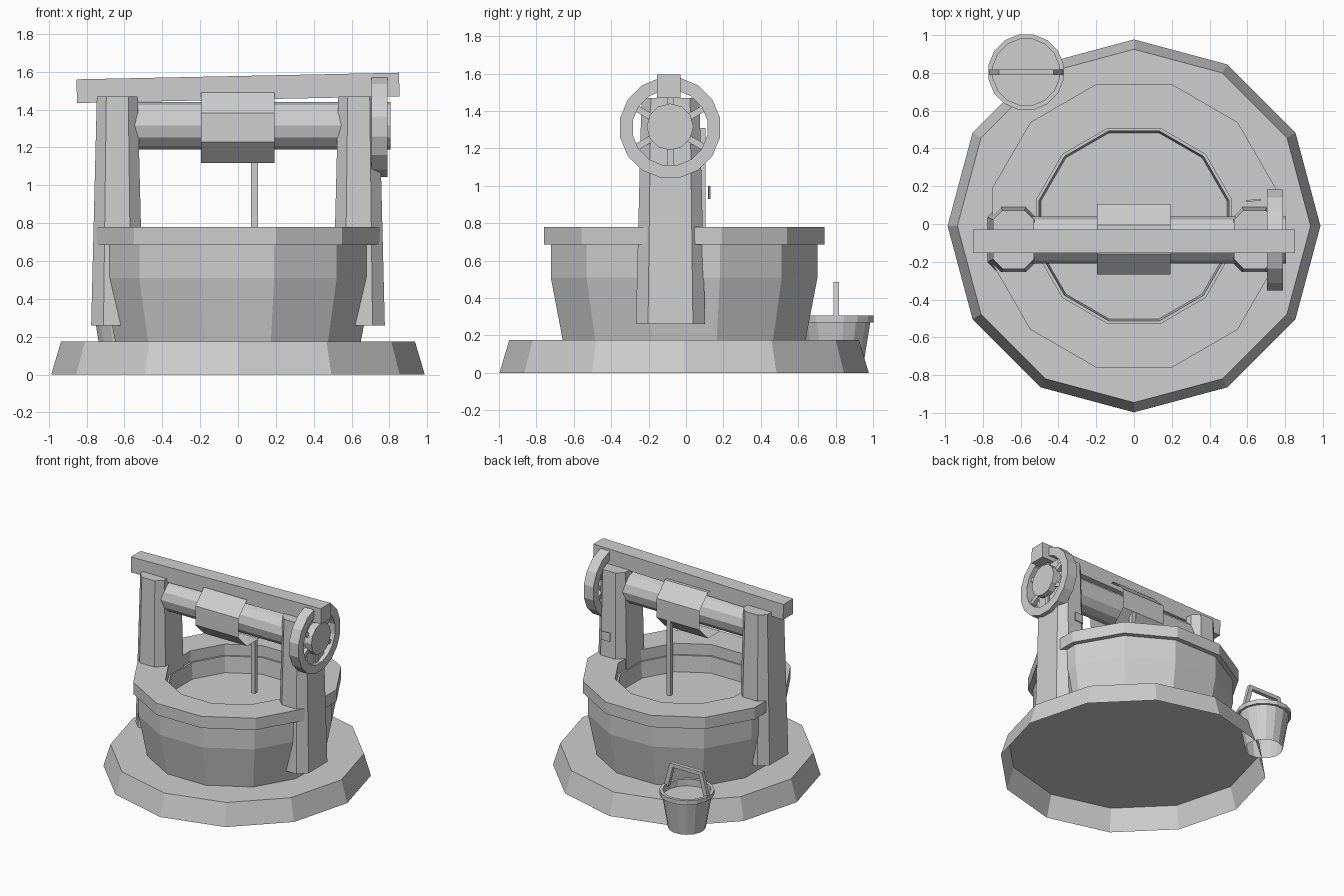
import bpy, bmesh, math
from mathutils import Vector, Matrix

default = bpy.data.objects.get("Cube")
if default:
    bpy.data.objects.remove(default, do_unlink=True)

GREY = (0.62, 0.62, 0.62, 1)
plain_grey = bpy.data.materials.new("plain_grey")
plain_grey.use_nodes = True
plain_grey.diffuse_color = GREY
shader = next(n for n in plain_grey.node_tree.nodes if n.type == 'BSDF_PRINCIPLED')
shader.inputs["Base Color"].default_value = GREY
shader.inputs["Roughness"].default_value = 0.9


def finish(name, bm, location=(0, 0, 0), rotation=(0, 0, 0)):
    bmesh.ops.recalc_face_normals(bm, faces=bm.faces)
    mesh = bpy.data.meshes.new(name)
    bm.to_mesh(mesh)
    bm.free()
    mesh.materials.append(plain_grey)
    obj = bpy.data.objects.new(name, mesh)
    obj.location, obj.rotation_euler = location, rotation
    bpy.context.collection.objects.link(obj)


def loft(name, rings, location=(0, 0, 0), rotation=(0, 0, 0), loop=False, caps=(0, -1)):
    """Skin a list of point rings; cap the listed ends, or join last to first."""
    bm = bmesh.new()
    rows = [[bm.verts.new(p) for p in ring] for ring in rings]
    n = len(rows[0])
    pairs = list(zip(rows, rows[1:]))
    if loop:
        pairs.append((rows[-1], rows[0]))
    else:
        for end in caps:
            bm.faces.new(rows[end])
    for a, b in pairs:
        for i in range(n):
            j = (i + 1) % n
            bm.faces.new((a[i], a[j], b[j], b[i]))
    finish(name, bm, location, rotation)


def ring(radius, z, sides, half_turn):
    step = math.tau / sides
    start = step / 2 if half_turn else 0
    return [(radius * math.cos(start + i * step), radius * math.sin(start + i * step), z)
            for i in range(sides)]


def lathe(name, profile, sides, half_turn=False, **kw):
    loft(name, [ring(r, z, sides, half_turn) for r, z in profile], **kw)


def box(name, size, location, rotation=(0, 0, 0)):
    bm = bmesh.new()
    bmesh.ops.create_cube(bm, size=1, matrix=Matrix.Diagonal((*size, 1)))
    finish(name, bm, location, rotation)


def chamfered(hx, hy, c, z):
    """Rectangle ring with cut corners."""
    return [(hx, hy - c, z), (hx - c, hy, z), (c - hx, hy, z), (-hx, hy - c, z),
            (-hx, c - hy, z), (c - hx, -hy, z), (hx - c, -hy, z), (hx, c - hy, z)]


CY = -0.01          # centre of the masonry
AXLE_Y, AXLE_Z = -0.085, 1.31
ALONG_X = (0, math.pi / 2, 0)
TOP_ONLY = (-1,)

# Ground slab, hollow underneath
lathe("base_slab", [(0.987, 0), (0.935, 0.175)], 12, location=(0, CY, 0), caps=TOP_ONLY)

# Well wall, overhanging rim, shaft and water level
lathe("well_wall", [(0.672, 0.175), (0.738, 0.51), (0.738, 0.685), (0.776, 0.685),
                    (0.776, 0.78), (0.535, 0.78), (0.535, 0.69), (0.52, 0.69),
                    (0.51, 0.56)], 12, True, location=(0, CY, 0), caps=TOP_ONLY)

# Tapered posts on both sides
for side, x in (("right", -0.638), ("left", 0.638)):
    loft(side + "_post", [chamfered(0.138, 0.185, 0.065, 0.26),
                          chamfered(0.108, 0.155, 0.05, 1.47)], location=(x, -0.083, 0))

# Slightly tilted top beam
box("top_beam", (1.705, 0.125, 0.125), (0, -0.092, 1.515), (0, -math.atan(0.035 / 1.7), 0))

# Axle, open wound spool around it, and hanging rope
lathe("axle", [(0.125, -0.6), (0.125, 0.805)], 12,
      location=(0, AXLE_Y, 1.315), rotation=ALONG_X)
lathe("rope_spool", [(0.202, -0.195), (0.202, 0.192)], 8, True,
      location=(0, -0.082, 1.305), rotation=ALONG_X, caps=())
box("rope", (0.036, 0.036, 0.69), (0.087, 0.085, 0.965))

# Crank wheel with six spokes
lathe("crank_wheel", [(0.272, 0.705), (0.272, 0.79), (0.203, 0.79), (0.203, 0.705)], 16, True,
      location=(0, AXLE_Y, AXLE_Z), rotation=ALONG_X, loop=True)
for i in range(6):
    a = i * math.tau / 6
    box(f"wheel_spoke_{i + 1}", (0.035, 0.035, 0.12),
        (0.75, AXLE_Y - 0.16 * math.sin(a), AXLE_Z + 0.16 * math.cos(a)), (a, 0, 0))

# Small blank plate behind the left post
box("post_plate", (0.078, 0.009, 0.07), (0.633, 0.125, 0.965), (0, 0, 0.07))

# Bucket, open underneath
BUCKET = Vector((-0.571, 0.804, 0))
lathe("bucket", [(0.14, 0), (0.185, 0.27), (0.203, 0.27), (0.203, 0.305), (0.178, 0.305),
                 (0.178, 0.25)], 16, True, location=BUCKET, caps=TOP_ONLY)

# Bucket handle: one bent strip
outer = [(-0.198, 0.29), (-0.145, 0.485), (0.145, 0.485), (0.198, 0.29)]
inner = [(-0.160, 0.29), (-0.118, 0.455), (0.118, 0.455), (0.160, 0.29)]
rings = [[(ox, -0.015, oz), (ox, 0.015, oz), (ix, 0.015, iz), (ix, -0.015, iz)]
         for (ox, oz), (ix, iz) in zip(outer, inner)]
loft("bucket_handle", rings, location=BUCKET)
